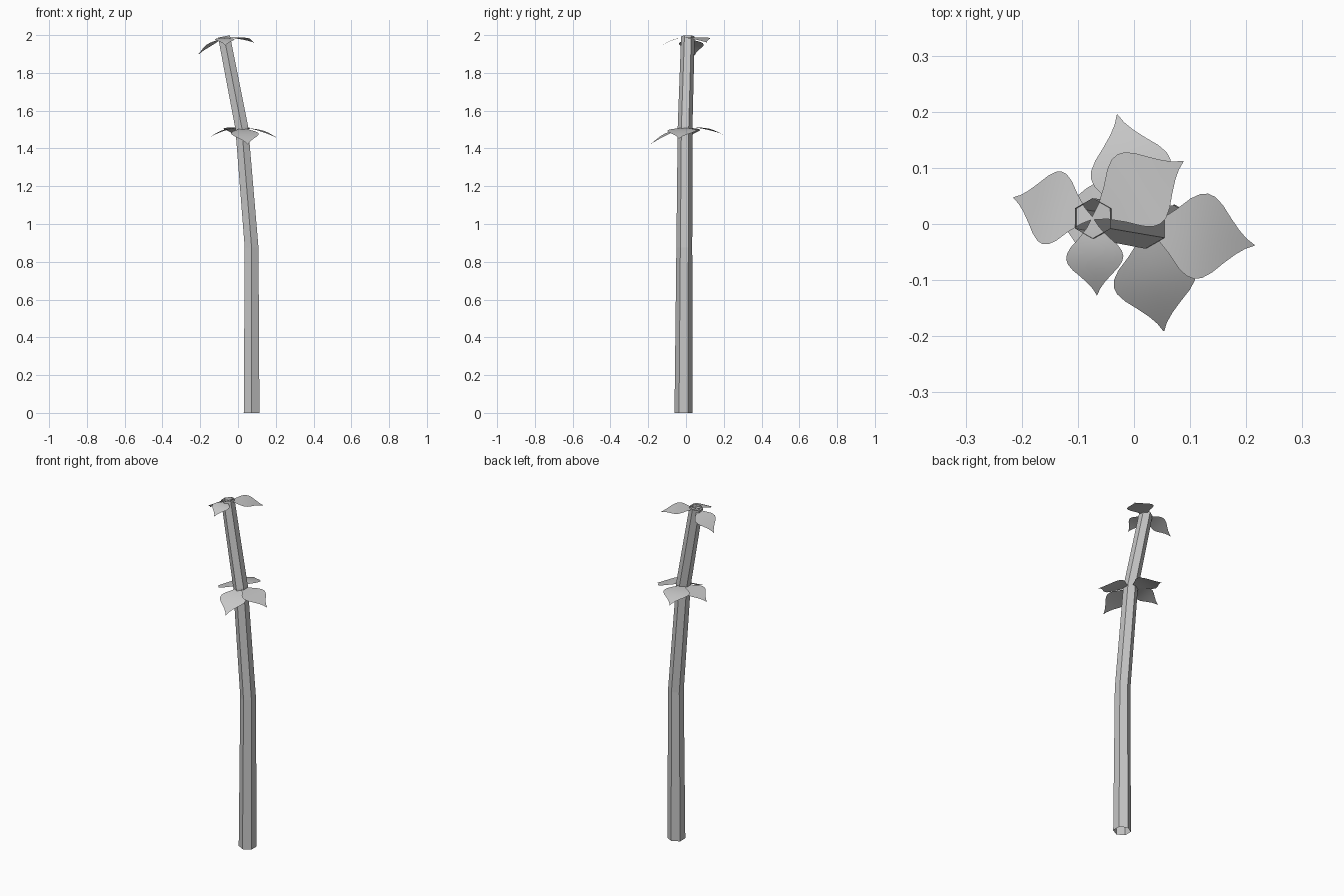
import bpy
import bmesh
import math
from mathutils import Vector

cube = bpy.data.objects.get("Cube")
if cube:
    bpy.data.objects.remove(cube, do_unlink=True)

grey = bpy.data.materials.new("pale_grey")
grey.use_nodes = True
colour = (0.57, 0.57, 0.57, 1)
grey.diffuse_color = colour
grey.node_tree.nodes["Principled BSDF"].inputs["Base Color"].default_value = colour


def add_object(name, bm, smooth=False):
    mesh = bpy.data.meshes.new(name)
    for face in bm.faces:
        face.smooth = smooth
    bm.to_mesh(mesh)
    bm.free()
    mesh.materials.append(grey)
    obj = bpy.data.objects.new(name, mesh)
    bpy.context.collection.objects.link(obj)
    return obj


# Stem: open six-sided tube through tilted rings (centre, radius, tilt)
RINGS = [
    ((0.072, -0.013, 0), 0.048, 0),
    ((0.072, -0.009, 0.875), 0.042, 0.03),
    ((0.020, -0.005, 1.51), 0.039, 0.2),
    ((-0.074, 0.010, 1.993), 0.036, 0.2),
]


def build_stem():
    bm = bmesh.new()
    loops = []
    for (cx, cy, cz), radius, tilt in RINGS:
        loop = []
        for i in range(6):
            a = math.radians(30 + 60 * i)
            dx, dy = radius * math.cos(a), radius * math.sin(a)
            loop.append(bm.verts.new((cx + dx, cy + dy, cz + tilt * dx)))
        loops.append(loop)
    for low, high in zip(loops, loops[1:]):
        for i in range(6):
            j = (i + 1) % 6
            bm.faces.new((low[i], low[j], high[j], high[i]))
    add_object("stem", bm)


# Leaf outline: fraction along the leaf, fraction of the half width
OUTLINE = [(0, 0.03), (0.12, 0.22), (0.25, 0.52), (0.36, 0.82), (0.44, 0.96),
           (0.51, 1), (0.58, 0.95), (0.66, 0.79), (0.75, 0.53),
           (0.84, 0.29), (0.92, 0.12), (1, 0.01)]


def build_leaf(name, base, tip, half_width):
    base, tip = Vector(base), Vector(tip)
    along = tip - base
    side = Vector((-along.y, along.x, 0)).normalized() * half_width
    bm = bmesh.new()
    rows = []
    for t, w in OUTLINE:
        mid = base + along * t
        mid.z += 0.014 * math.sin(math.pi * t)
        rows.append([bm.verts.new(mid + side * w * s) for s in (-1, 0, 1)])
    for a, b in zip(rows, rows[1:]):
        for i in range(2):
            bm.faces.new((a[i], b[i], b[i + 1], a[i + 1]))
    add_object(name, bm, smooth=True)


build_stem()

# Lower whorl of four leaves at the stem joint
joint = (0.020, -0.005, 1.51)
build_leaf("lower_leaf_back", joint, (-0.030, 0.195, 1.475), 0.073)
build_leaf("lower_leaf_left", joint, (0.215, -0.038, 1.452), 0.077)
build_leaf("lower_leaf_front", joint, (0.053, -0.191, 1.42), 0.074)
build_leaf("lower_leaf_right", joint, (-0.150, 0.020, 1.46), 0.067)

# Upper whorl of three leaves just inside the stem's open end
crown = (-0.074, 0.010, 1.983)
build_leaf("upper_leaf_right", crown, (-0.215, 0.047, 1.893), 0.067)
build_leaf("upper_leaf_front", crown, (-0.066, -0.127, 1.945), 0.051)
build_leaf("upper_leaf_left", crown, (0.088, 0.112, 1.96), 0.073)
